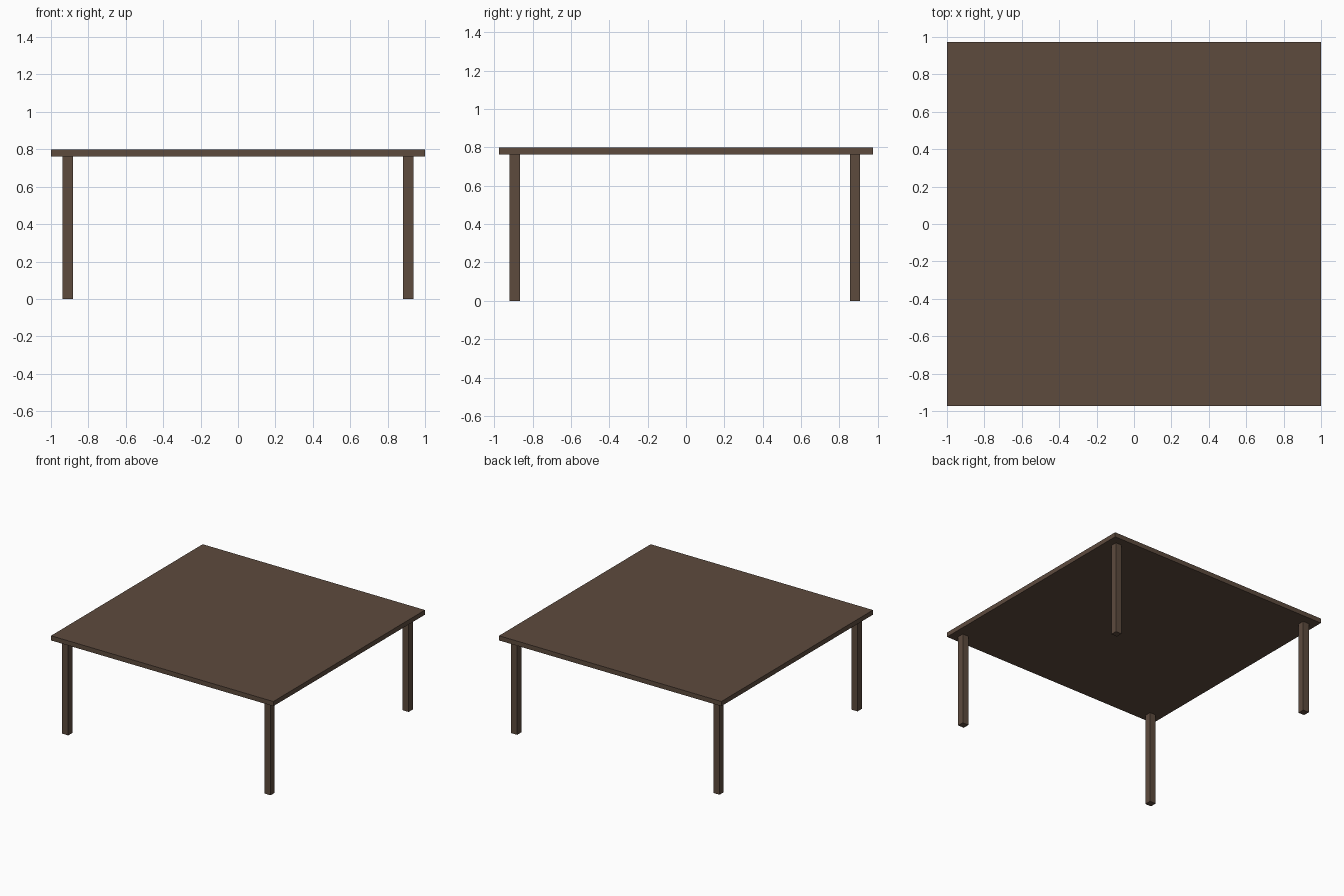
import bpy

if "Cube" in bpy.data.objects:
    bpy.data.objects.remove(bpy.data.objects["Cube"])

wood = bpy.data.materials.new("dark_wood")
wood.diffuse_color = (0.11, 0.07, 0.048, 1)
wood.use_nodes = True
wood.node_tree.nodes["Principled BSDF"].inputs["Base Color"].default_value = wood.diffuse_color

TOP_Z, UNDER_Z = 0.80, 0.762
LEG_W = 0.054


def box(name, lo, hi):
    """Axis-aligned box between two corners."""
    centre = [(a + b) / 2 for a, b in zip(lo, hi)]
    bpy.ops.mesh.primitive_cube_add(size=1, location=centre)
    ob = bpy.context.object
    ob.name = name
    ob.scale = [b - a for a, b in zip(lo, hi)]
    bpy.ops.object.transform_apply(location=False, rotation=False, scale=True)
    ob.data.materials.append(wood)
    return ob


# Tabletop slab
box("tabletop", (-1, -0.974, UNDER_Z), (1, 0.974, TOP_Z))

# Four square legs, back pair set in slightly further
h = LEG_W / 2
for side, x in (("left", -0.91), ("right", 0.91)):
    for end, y in (("front", -0.893), ("back", 0.881)):
        box(f"{end}_{side}_leg", (x - h, y - h, 0), (x + h, y + h, UNDER_Z))
